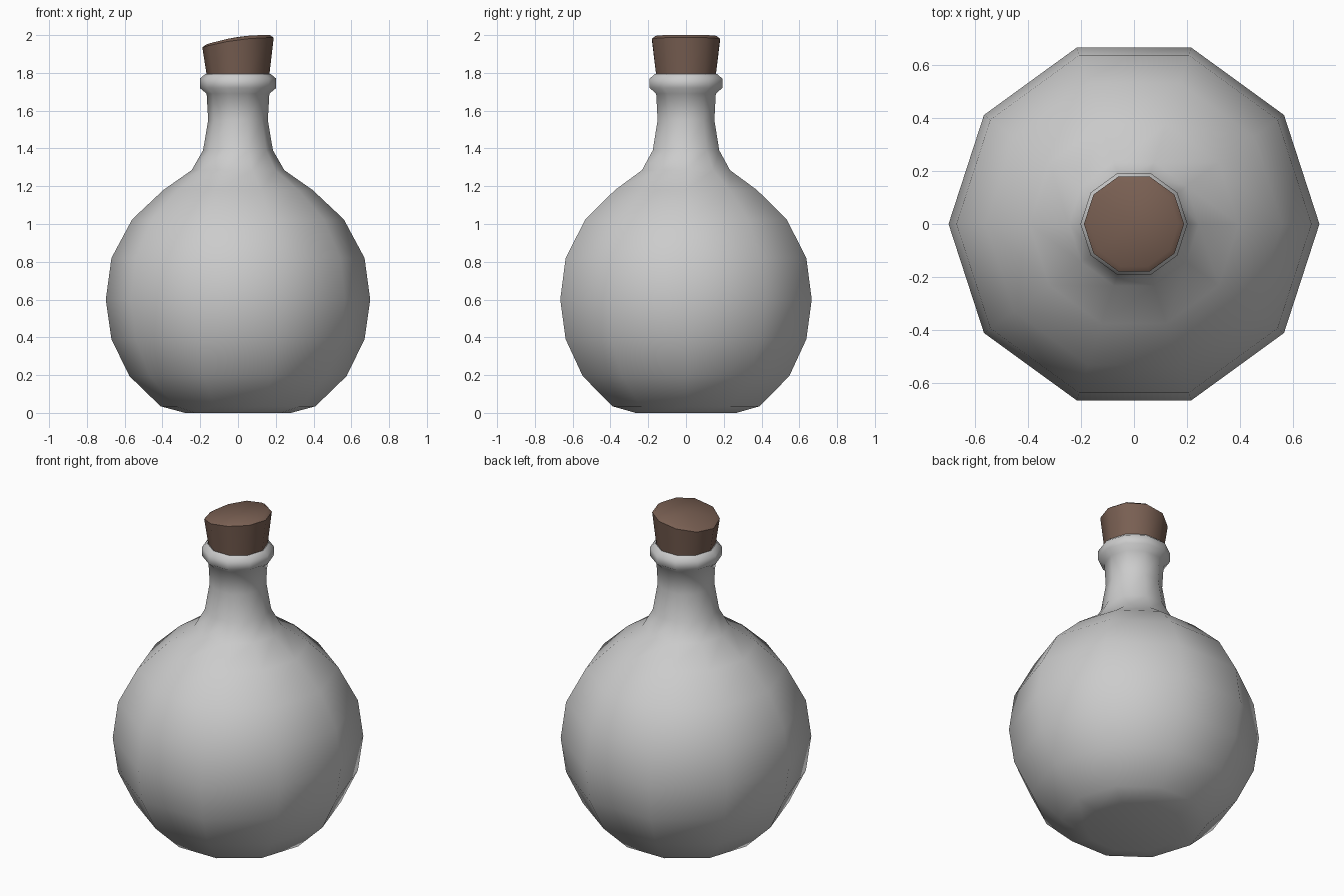
import bpy, math

if "Cube" in bpy.data.objects:
    bpy.data.objects.remove(bpy.data.objects["Cube"])

SIDES = 10


def lathe(name, rings, cap_top):
    """Ten-sided turned solid; each ring is (radius, height function of x)."""
    verts, faces = [], []
    for r, height in rings:
        for i in range(SIDES):
            a = 2 * math.pi * i / SIDES
            x = r * math.cos(a)
            verts.append((x, r * math.sin(a), height(x)))
    for k in range(len(rings) - 1):
        for i in range(SIDES):
            j = (i + 1) % SIDES
            b, t = k * SIDES, (k + 1) * SIDES
            faces.append((b + i, b + j, t + j, t + i))
    faces.append(tuple(reversed(range(SIDES))))
    if cap_top:
        base = (len(rings) - 1) * SIDES
        verts.append((0, 0, rings[-1][1](0)))
        faces += [(base + i, base + (i + 1) % SIDES, len(verts) - 1)
                  for i in range(SIDES)]
    mesh = bpy.data.meshes.new(name)
    mesh.from_pydata(verts, [], faces)
    obj = bpy.data.objects.new(name, mesh)
    bpy.context.collection.objects.link(obj)
    bpy.ops.object.select_all(action='DESELECT')
    obj.select_set(True)
    bpy.context.view_layer.objects.active = obj
    bpy.ops.object.shade_smooth_by_angle(angle=math.radians(55))
    return obj


def flat(z):
    return lambda x: z


# Round bottle with neck and rolled lip
profile = [(0.28, 0.0), (0.41, 0.035), (0.575, 0.195), (0.67, 0.39),
           (0.70, 0.60), (0.67, 0.82), (0.56, 1.025), (0.395, 1.18),
           (0.245, 1.285), (0.185, 1.39), (0.158, 1.55), (0.166, 1.69),
           (0.202, 1.72), (0.202, 1.77), (0.172, 1.795), (0.15, 1.785),
           (0.14, 1.70)]
bottle = lathe("bottle", [(r, flat(z)) for r, z in profile], False)
bottle.data.shade_smooth()

# Tapered stopper with a slanted, gently domed top
cork = lathe("cork", [
    (0.155, flat(1.70)),
    (0.166, flat(1.79)),
    (0.189, lambda x: 1.975 + 0.135 * x - 0.4 * x * x),
    (0.168, lambda x: 1.99 + 0.15 * x - 0.5 * x * x),
], True)
mat = bpy.data.materials.new("cork_brown")
mat.diffuse_color = (0.19, 0.115, 0.085, 1)
mat.use_nodes = True
mat.node_tree.nodes["Principled BSDF"].inputs["Base Color"].default_value = mat.diffuse_color
cork.data.materials.append(mat)
